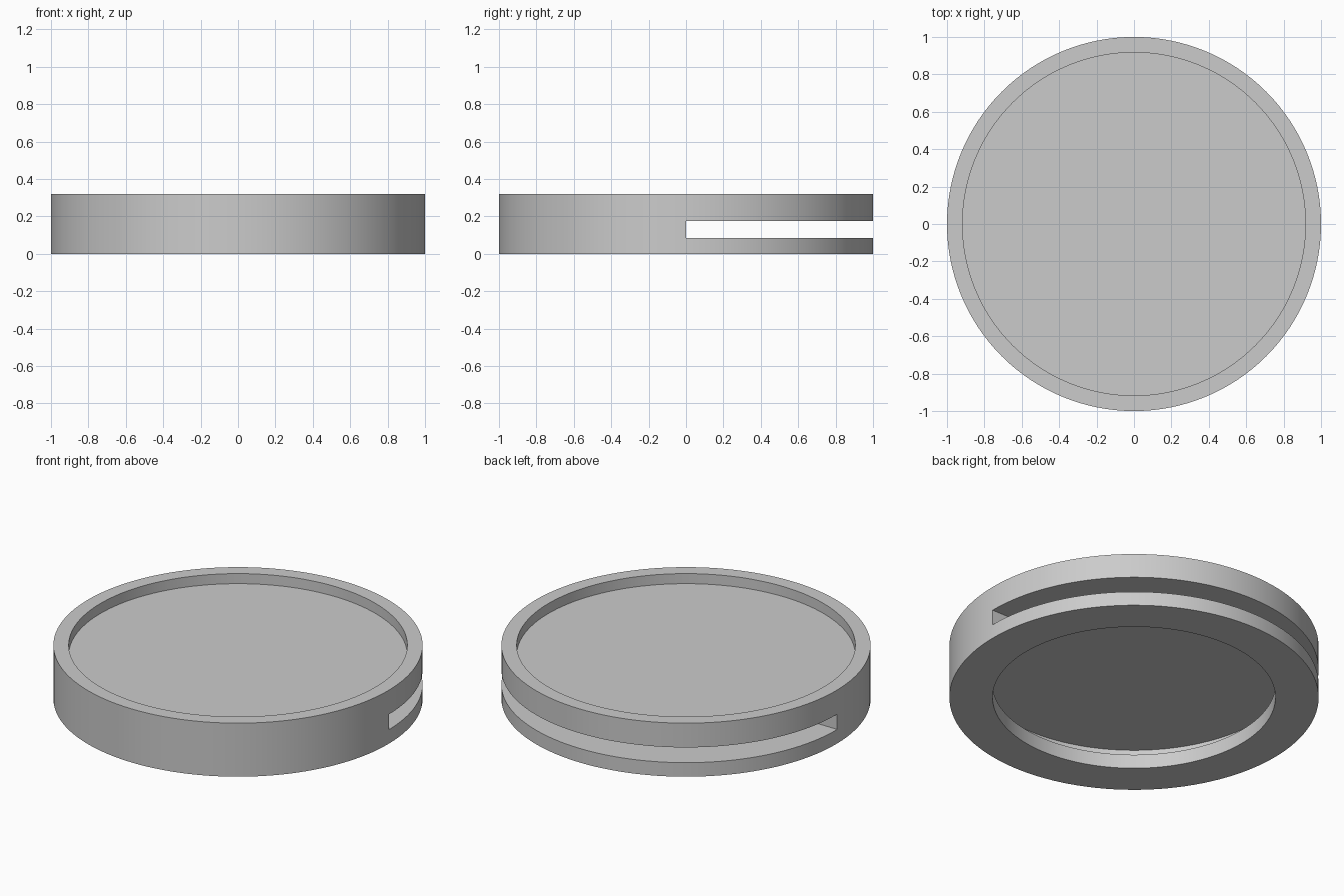
import bpy
import bmesh
from math import pi, cos, sin, radians

cube = bpy.data.objects.get("Cube")
if cube:
    bpy.data.objects.remove(cube, do_unlink=True)

SEGMENTS = 128
HEIGHT = 0.32
SLOT_BOTTOM, SLOT_TOP = 0.084, 0.175
POCKET_RADIUS = 0.875

grey = bpy.data.materials.new("plain grey")
grey.use_nodes = True
colour = (0.6, 0.6, 0.6, 1)
grey.diffuse_color = colour
grey.node_tree.nodes["Principled BSDF"].inputs["Base Color"].default_value = colour


def arc(radius, start, end, steps):
    return [(radius * cos(start + (end - start) * i / steps),
             radius * sin(start + (end - start) * i / steps)) for i in range(steps + 1)]


def prism(name, outline, low, high):
    """Extrude a flat outline between two heights."""
    bm = bmesh.new()
    base = bm.faces.new([bm.verts.new((x, y, low)) for x, y in outline])
    top = bmesh.ops.extrude_face_region(bm, geom=[base])["geom"]
    bmesh.ops.translate(bm, vec=(0, 0, high - low),
                        verts=[v for v in top if isinstance(v, bmesh.types.BMVert)])
    bmesh.ops.recalc_face_normals(bm, faces=bm.faces)
    mesh = bpy.data.meshes.new(name)
    bm.to_mesh(mesh)
    bm.free()
    mesh.materials.append(grey)
    obj = bpy.data.objects.new(name, mesh)
    bpy.context.collection.objects.link(obj)
    return obj


def disc(name, radius, low, high):
    return prism(name, arc(radius, 0, 2 * pi, SEGMENTS)[:-1], low, high)


# Round body
body = disc("round_holder", 1, 0, HEIGHT)

# Shallow top recess, bottom opening, and pocket open across the whole back half
pocket = arc(POCKET_RADIUS, pi, 2 * pi, SEGMENTS // 2)
pocket += [(1.2, 0), (1.2, 1.2), (-1.2, 1.2), (-1.2, 0)]
cutters = [
    disc("top_recess_cutter", 0.917, 0.26, 0.5),
    prism("back_slot_cutter", pocket, SLOT_BOTTOM, SLOT_TOP),
    disc("bottom_opening_cutter", 0.766, -0.1, 0.13),
]

bpy.ops.object.select_all(action="DESELECT")
bpy.context.view_layer.objects.active = body
body.select_set(True)
for cutter in cutters:
    cutter.hide_render = True
    cut = body.modifiers.new(cutter.name, "BOOLEAN")
    cut.operation = "DIFFERENCE"
    cut.solver = "EXACT"
    cut.object = cutter
    bpy.ops.object.modifier_apply(modifier=cut.name)
    bpy.data.objects.remove(cutter, do_unlink=True)

# Smooth walls with crisp rims
bpy.ops.object.shade_smooth_by_angle(angle=radians(30))
